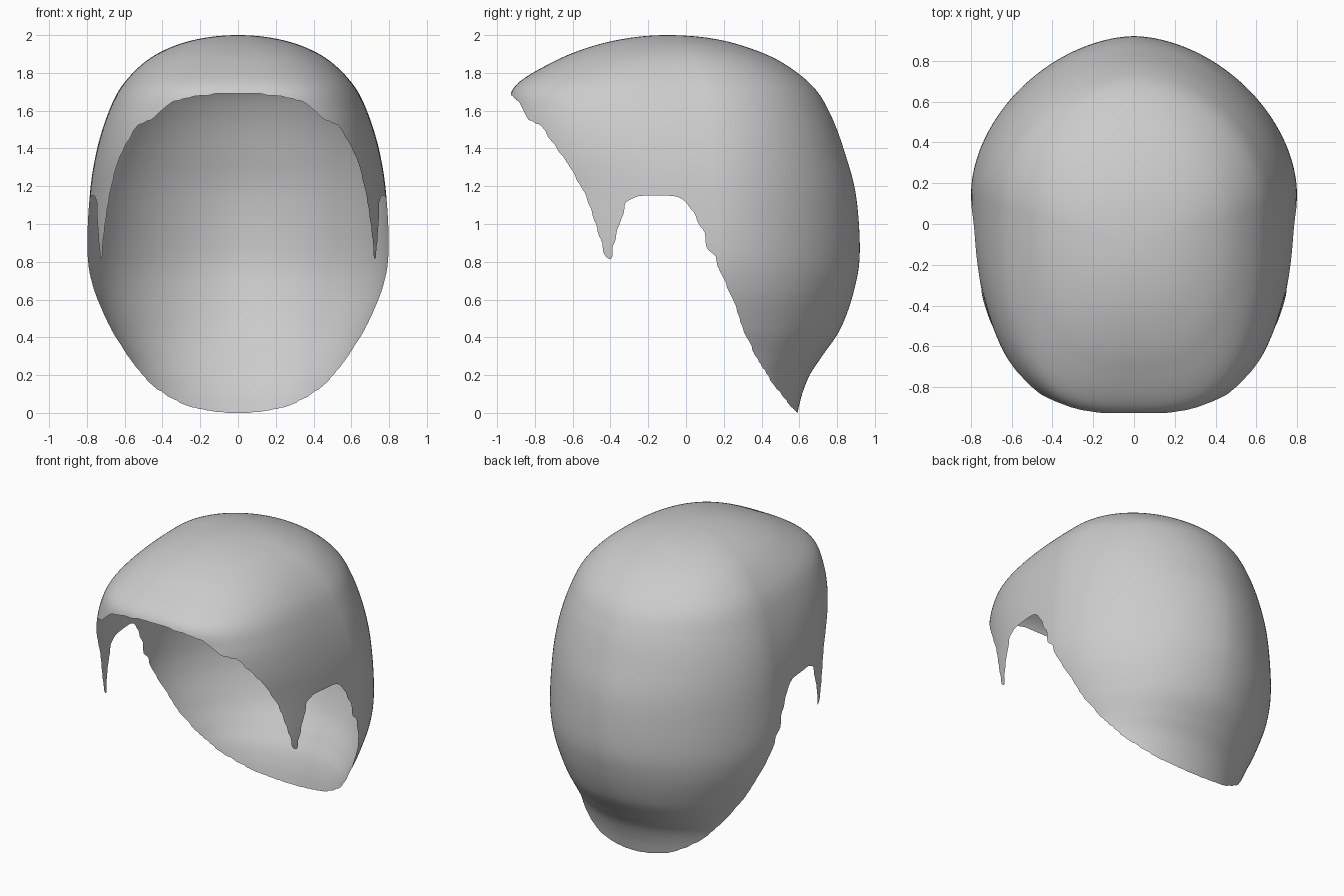
import bpy, bmesh, math

if "Cube" in bpy.data.objects:
    bpy.data.objects.remove(bpy.data.objects["Cube"])

# Horizontal sections: height, front y, back y, half width, widest y, front and back roundness
SECTIONS = [
    (2.0, -.10, -.10, 0, -.10, 2.3, 2.0),
    (1.985, -.30, .12, .18, -.05, 2.3, 2.0),
    (1.94, -.50, .31, .345, 0, 2.4, 2.0),
    (1.86, -.70, .50, .49, .04, 2.6, 2.0),
    (1.73, -.905, .67, .615, .08, 2.9, 1.95),
    (1.58, -.94, .765, .69, .10, 3.0, 1.9),
    (1.38, -.95, .84, .75, .13, 2.8, 1.85),
    (1.15, -.95, .90, .785, .15, 2.5, 1.8),
    (.85, -.95, .92, .797, .16, 2.4, 1.8),
    (.65, -.93, .89, .765, .17, 2.4, 1.85),
    (.45, -.90, .82, .69, .18, 2.4, 1.9),
    (.30, -.90, .72, .615, .20, 2.4, 2.0),
    (.20, -.90, .655, .585, .20, 2.4, 2.0),
    (.10, -.90, .615, .57, .20, 2.4, 2.0),
    (0, -.90, .59, .565, .20, 2.4, 2.0),
]
# Hairline seen from the side: forehead, temple point, ear notch, nape
HAIRLINE = [(-.93, 1.69), (-.88, 1.64), (-.84, 1.56), (-.77, 1.52), (-.68, 1.40),
            (-.60, 1.28), (-.53, 1.15), (-.48, 1.0), (-.41, .77), (-.35, 1.0),
            (-.32, 1.12), (-.27, 1.14), (-.04, 1.15), (0, 1.13), (.05, 1.05),
            (.10, .92), (.18, .75), (.25, .60), (.30, .45), (.37, .30),
            (.45, .17), (.55, .04), (.59, 0)]
STEPS, AROUND = 11, 240


def hairline(y):
    if y <= HAIRLINE[0][0]:
        return HAIRLINE[0][1]
    for (y0, z0), (y1, z1) in zip(HAIRLINE, HAIRLINE[1:]):
        if y <= y1:
            return z0 + (z1 - z0) * (y - y0) / (y1 - y0)
    return -1


def spline(a, b, c, d, t):
    return [.5 * (2 * q + (r - p) * t + (2 * p - 5 * q + 4 * r - s) * t * t
                  + (3 * q - p - 3 * r + s) * t ** 3) for p, q, r, s in zip(a, b, c, d)]


def ring(section):
    z, front, back, width, mid, nf, nb = section
    points = []
    for i in range(AROUND):
        a = 2 * math.pi * i / AROUND
        s, c = math.sin(a), math.cos(a)
        n, reach = (nb, back - mid) if s >= 0 else (nf, mid - front)
        x = math.copysign(abs(c) ** (2 / n), c) * width
        y = mid + math.copysign(abs(s) ** (2 / n), s) * reach
        points.append((x, y, z))
    return points


# Smooth series of sections, mirrored over the crown so that the top is round
z, front, back, width, mid, nf, nb = SECTIONS[1]
crown = SECTIONS[0][1]
before = (z, 2 * crown - front, 2 * crown - back, -width, 2 * crown - mid, nf, nb)
keys = [before] + SECTIONS + [SECTIONS[-1]]
levels = [spline(*keys[k:k + 4], j / STEPS)
          for k in range(len(SECTIONS) - 1) for j in range(STEPS)] + [SECTIONS[-1]]

# Skin the sections
bm = bmesh.new()
top = bm.verts.new((0, crown, SECTIONS[0][0]))
rows = [[bm.verts.new(p) for p in ring(level)] for level in levels[1:]]
for i in range(AROUND):
    j = (i + 1) % AROUND
    bm.faces.new((top, rows[0][i], rows[0][j]))
    for upper, lower in zip(rows, rows[1:]):
        bm.faces.new((upper[i], lower[i], lower[j], upper[j]))

# Trim the shell along the hairline
outside = []
for f in bm.faces:
    m = f.calc_center_median()
    if m.z < hairline(m.y):
        outside.append(f)
bmesh.ops.delete(bm, geom=outside, context='FACES')

# Even out the cut edge
for _ in range(2):
    moved = {}
    for v in bm.verts:
        ends = [e.other_vert(v).co for e in v.link_edges if e.is_boundary]
        if len(ends) == 2:
            moved[v] = v.co * .5 + (ends[0] + ends[1]) * .25
    for v, co in moved.items():
        v.co = co

mesh = bpy.data.meshes.new("hair_cap")
bm.to_mesh(mesh)
bm.free()
cap = bpy.data.objects.new("hair_cap", mesh)
bpy.context.collection.objects.link(cap)

# Plain light grey
grey = bpy.data.materials.new("light_grey")
grey.use_nodes = True
grey.diffuse_color = (.6, .6, .6, 1)
grey.node_tree.nodes["Principled BSDF"].inputs["Base Color"].default_value = (.6, .6, .6, 1)
mesh.materials.append(grey)

bpy.context.view_layer.objects.active = cap
cap.select_set(True)
bpy.ops.object.shade_smooth_by_angle(angle=math.radians(40))
